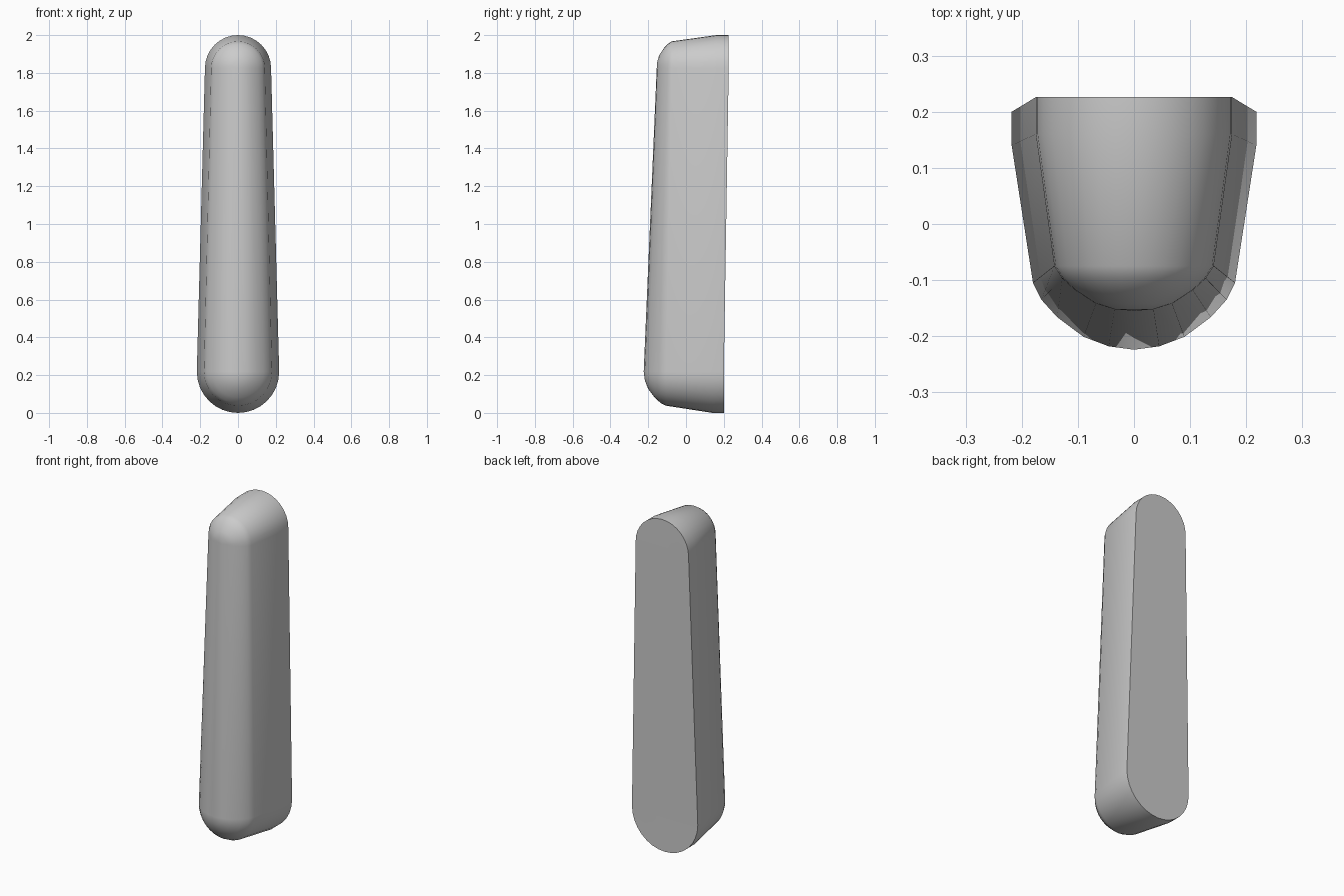
import bpy, bmesh, math

if "Cube" in bpy.data.objects:
    bpy.data.objects.remove(bpy.data.objects["Cube"])

N = 16  # segments per half-round end

# Half cross-sections (radius, y), from back edge to front ridge
top_profile = [(0.175, 0.226), (0.175, 0.16), (0.142, -0.075), (0.128, -0.097),
               (0.105, -0.118), (0.068, -0.142), (0.035, -0.152), (0, -0.155)]
bottom_profile = [(0.218, 0.2), (0.218, 0.14), (0.18, -0.105), (0.165, -0.135),
                  (0.137, -0.166), (0.09, -0.201), (0.045, -0.218), (0, -0.224)]
TOP_Z, BOTTOM_Z = 1.825, 0.218

bm = bmesh.new()


def half_ring(r, y, cz, start):
    """Half circle of vertices around an end centre."""
    return [bm.verts.new((r * math.cos(start + math.pi * i / N), y,
                          cz + r * math.sin(start + math.pi * i / N)))
            for i in range(N + 1)]


# Nested stadium loops, back to front
rings = [half_ring(rt, yt, TOP_Z, 0) + half_ring(rb, yb, BOTTOM_Z, math.pi)
         for (rt, yt), (rb, yb) in zip(top_profile, bottom_profile)]
for a, b in zip(rings, rings[1:]):
    for i in range(len(a)):
        j = (i + 1) % len(a)
        bm.faces.new((a[i], a[j], b[j], b[i]))

# Back: two half discs joined by a tapered panel
back = rings[0]
bm.faces.new(back[:N + 1])
bm.faces.new(back[N + 1:])
bm.faces.new((back[0], back[N], back[N + 1], back[-1]))

# Merge the front ridge into a single line
bmesh.ops.remove_doubles(bm, verts=bm.verts[:], dist=0.0005)
bmesh.ops.recalc_face_normals(bm, faces=bm.faces[:])

mesh = bpy.data.meshes.new("tapered_handle")
bm.to_mesh(mesh)
bm.free()
obj = bpy.data.objects.new("tapered_handle", mesh)
bpy.context.collection.objects.link(obj)
bpy.context.view_layer.objects.active = obj
obj.select_set(True)
bpy.ops.object.shade_smooth_by_angle(angle=math.radians(35))
